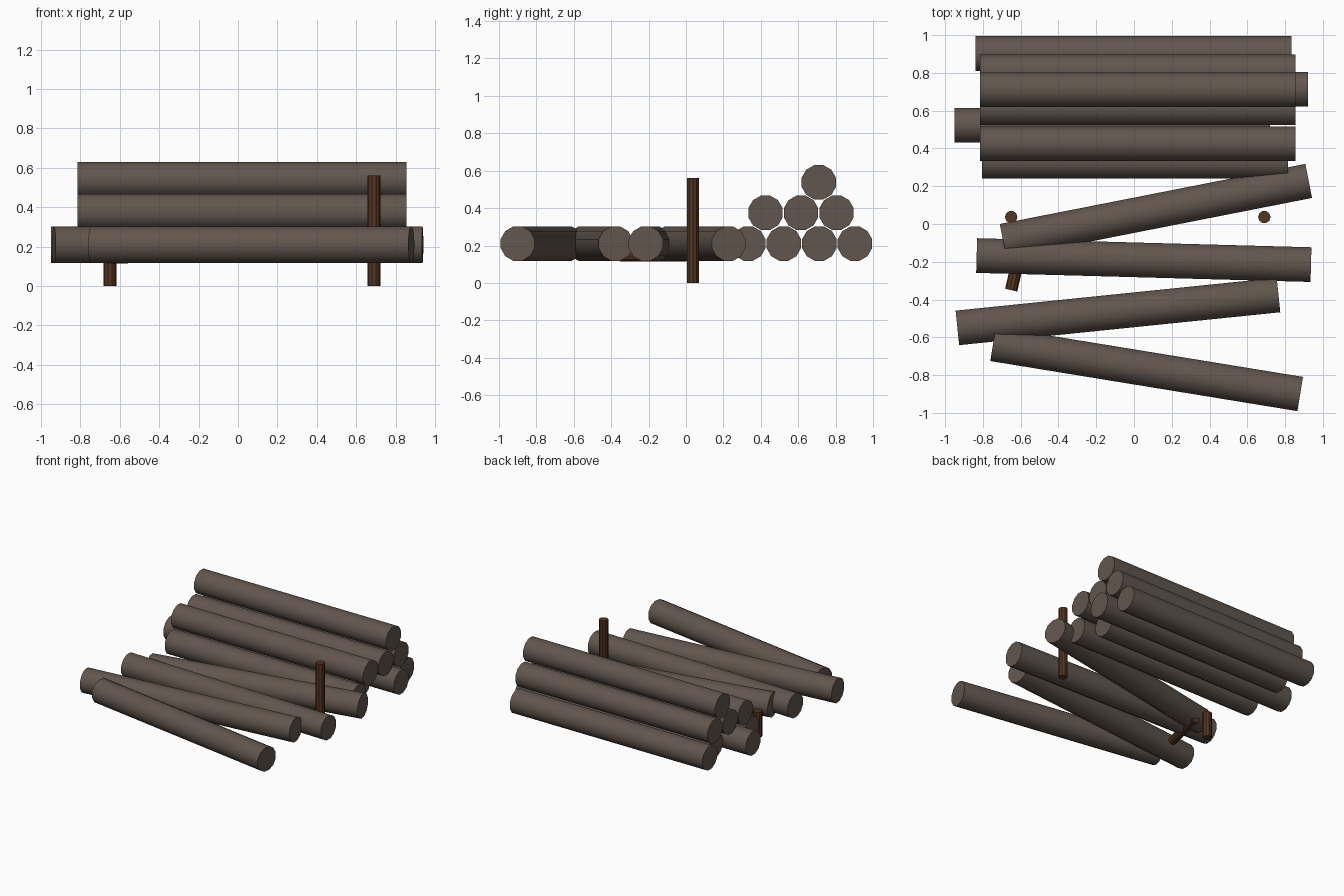
import bpy
import bmesh
import math
from mathutils import Vector, Matrix

cube = bpy.data.objects.get("Cube")
if cube:
    bpy.data.objects.remove(cube, do_unlink=True)


def make_material(name, color):
    mat = bpy.data.materials.new(name)
    mat.use_nodes = True
    mat.diffuse_color = color
    mat.node_tree.nodes["Principled BSDF"].inputs["Base Color"].default_value = color
    return mat


bark = make_material("grey_brown_bark", (0.12, 0.093, 0.075, 1))
stake_wood = make_material("dark_brown_stake", (0.088, 0.035, 0.015, 1))


def rod(name, start, end, radius, sides, mat):
    """Capped cylinder running from start to end."""
    start, end = Vector(start), Vector(end)
    axis = end - start
    bm = bmesh.new()
    bmesh.ops.create_cone(bm, cap_ends=True, segments=sides, radius1=radius,
                          radius2=radius, depth=axis.length,
                          matrix=Matrix.Rotation(math.pi / sides, 4, 'Z'))
    mesh = bpy.data.meshes.new(name)
    bm.to_mesh(mesh)
    bm.free()
    mesh.materials.append(mat)
    obj = bpy.data.objects.new(name, mesh)
    obj.location = (start + end) / 2
    obj.rotation_euler = axis.to_track_quat('Z', 'Y').to_euler()
    bpy.context.collection.objects.link(obj)
    return obj


LOG_R, GROUND_Z = 0.095, 0.21
logs = []


def add_log(name, x0, y0, x1, y1, z=GROUND_Z):
    logs.append(rod(name, (x0, y0, z), (x1, y1, z), LOG_R, 12, bark))


# Bottom row of the stack: each log is shifted along its length
for i, (x0, x1) in enumerate([(-0.805, 0.815), (-0.95, 0.72),
                              (-0.755, 0.92), (-0.84, 0.835)]):
    y = 0.333 + 0.19 * i
    add_log(f"stack_bottom_log_{i + 1}", x0, y, x1, y)

# Upper rows
for i in range(3):
    y = 0.425 + 0.19 * i
    add_log(f"stack_middle_log_{i + 1}", -0.815, y, 0.855, y, 0.375)
add_log("stack_top_log", -0.815, 0.71, 0.855, 0.71, 0.538)

# Loose logs that rolled off the stack
add_log("loose_log_1", -0.693, -0.09, 0.925, 0.228)
add_log("loose_log_2", -0.833, -0.167, 0.937, -0.215)
add_log("loose_log_3", -0.935, -0.55, 0.765, -0.376)
add_log("loose_log_4", -0.746, -0.635, 0.88, -0.9)

bpy.ops.object.select_all(action='DESELECT')
for log in logs:
    log.select_set(True)
bpy.context.view_layer.objects.active = logs[0]
bpy.ops.object.shade_smooth_by_angle(angle=math.radians(40))

# Retaining stakes: one whole, one snapped with its top lying under the logs
rod("whole_stake", (0.69, 0.037, 0), (0.69, 0.037, 0.56), 0.033, 10, stake_wood)
rod("broken_stake_stump", (-0.65, 0.037, 0), (-0.65, 0.037, 0.2), 0.033, 10, stake_wood)
rod("broken_stake_top", (-0.65, -0.35, 0.145), (-0.57, 0.0, 0.145), 0.033, 10, stake_wood)
